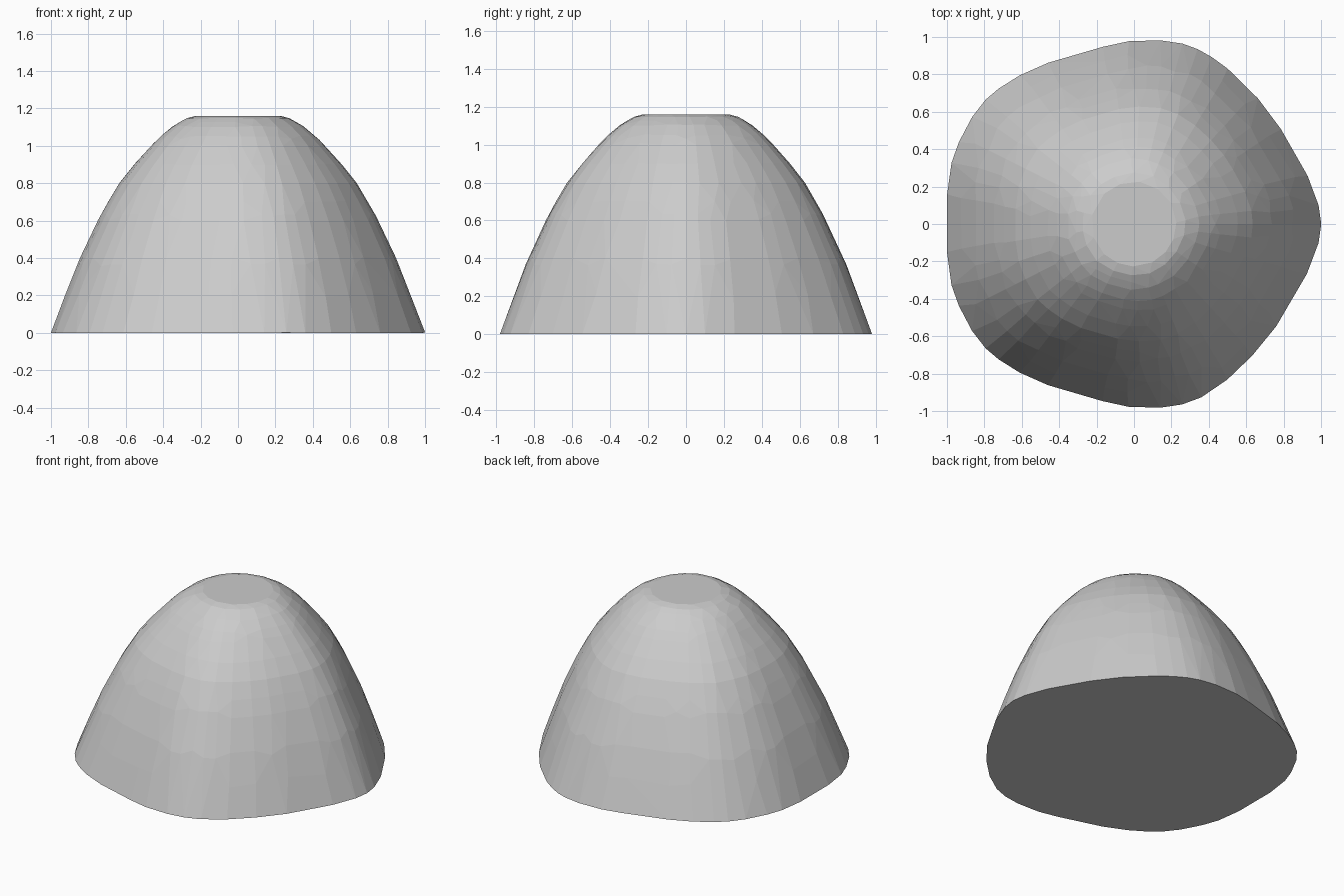
import bpy, bmesh, math

if "Cube" in bpy.data.objects:
    bpy.data.objects.remove(bpy.data.objects["Cube"])

# Half outline of the base as (angle in degrees, radius); mirrored in y
OUTLINE = [(0, 1.0), (13, 0.97), (25, 0.938), (40, 0.937), (52, 0.952), (60, 0.972),
           (72, 0.997), (85, 0.987), (97, 0.968), (108, 0.955), (127, 1.0),
           (140, 1.035), (150, 1.035), (160, 1.03), (170, 1.013), (180, 1.0)]
# Side profile as (radius scale, height)
PROFILE = [(1.0, 0), (0.925, 0.2), (0.845, 0.4), (0.75, 0.6), (0.695, 0.7), (0.635, 0.8),
           (0.555, 0.9), (0.465, 1.0), (0.415, 1.05), (0.355, 1.1), (0.315, 1.125),
           (0.275, 1.147), (0.225, 1.16)]
SEGMENTS = 72


def outline_radius(deg):
    """Smooth (Catmull-Rom) interpolation of the mirrored outline."""
    a = abs((deg + 180) % 360 - 180)
    n = len(OUTLINE)
    i = next(k for k in range(n - 1) if a <= OUTLINE[k + 1][0])

    def point(k):
        if k < 0:
            return (-OUTLINE[-k][0], OUTLINE[-k][1])
        if k >= n:
            ang, r = OUTLINE[2 * n - 2 - k]
            return (360 - ang, r)
        return OUTLINE[k]

    p0, p1, p2, p3 = (point(i + d) for d in (-1, 0, 1, 2))
    h = p2[0] - p1[0]
    t = (a - p1[0]) / h
    m1 = (p2[1] - p0[1]) / (p2[0] - p0[0]) * h
    m2 = (p3[1] - p1[1]) / (p3[0] - p1[0]) * h
    return ((2*t**3 - 3*t**2 + 1) * p1[1] + (t**3 - 2*t**2 + t) * m1
            + (3*t**2 - 2*t**3) * p2[1] + (t**3 - t**2) * m2)


# Mound: rings that go from the lobed base to a round top
bm = bmesh.new()
rings = []
for scale, z in PROFILE:
    lobed = (scale - 0.225) / 0.775
    ring = []
    for s in range(SEGMENTS):
        deg = 360 * s / SEGMENTS
        r = scale * (1 + (outline_radius(deg) - 1) * lobed ** 0.5)
        a = math.radians(deg)
        ring.append(bm.verts.new((r * math.cos(a), r * math.sin(a), z)))
    rings.append(ring)
for low, high in zip(rings, rings[1:]):
    for s in range(SEGMENTS):
        t = (s + 1) % SEGMENTS
        bm.faces.new((low[s], low[t], high[t], high[s]))
bm.faces.new(rings[-1])
bm.faces.new(rings[0][::-1])
mesh = bpy.data.meshes.new("mound")
bm.to_mesh(mesh)
bm.free()
mound = bpy.data.objects.new("mound", mesh)
bpy.context.collection.objects.link(mound)

# Irregular flat facets
facets = mound.modifiers.new("facets", 'DECIMATE')
facets.ratio = 0.4

# Single grey stone colour
grey = bpy.data.materials.new("stone grey")
grey.diffuse_color = (0.6, 0.6, 0.6, 1)
grey.use_nodes = True
grey.node_tree.nodes["Principled BSDF"].inputs["Base Color"].default_value = grey.diffuse_color
mesh.materials.append(grey)
